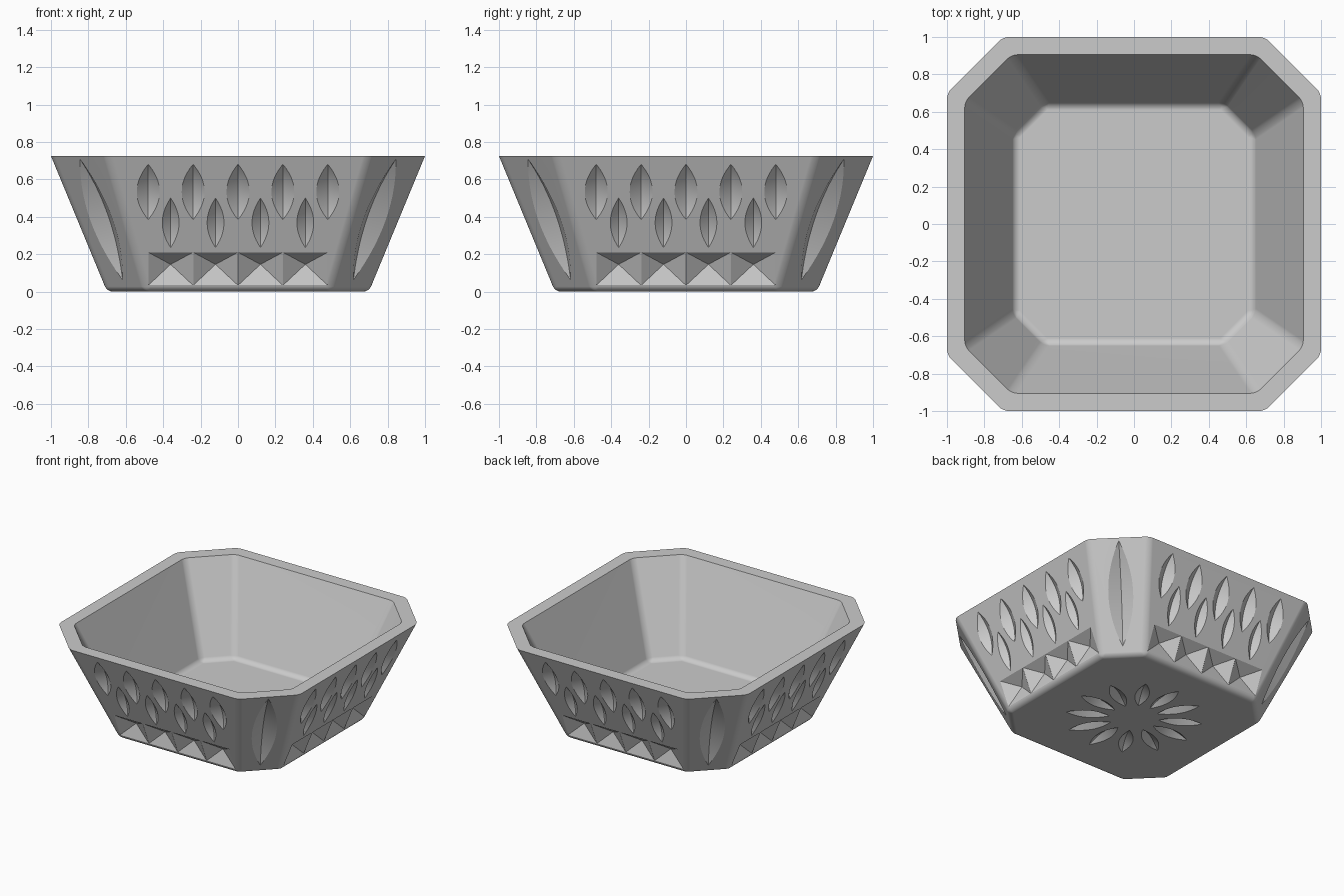
import bpy, bmesh, math
from mathutils import Vector, Matrix

cube = bpy.data.objects.get("Cube")
if cube:
    bpy.data.objects.remove(cube, do_unlink=True)

HEIGHT = 0.725
UP = Vector((0, 0, 1))

glass = bpy.data.materials.new("pale_grey_glass")
glass.use_nodes = True
grey = (0.6, 0.6, 0.6, 1)
glass.diffuse_color = grey
glass.node_tree.nodes["Principled BSDF"].inputs["Base Color"].default_value = grey


def make_object(name, bm):
    bmesh.ops.recalc_face_normals(bm, faces=bm.faces)
    mesh = bpy.data.meshes.new(name)
    bm.to_mesh(mesh)
    bm.free()
    mesh.materials.append(glass)
    obj = bpy.data.objects.new(name, mesh)
    bpy.context.collection.objects.link(obj)
    return obj


def octagon(bm, half, corner, z):
    """Square ring with chamfered corners."""
    ring = []
    for k in range(4):
        turn = Matrix.Rotation(k * math.pi / 2, 3, 'Z')
        for y in (-corner, corner):
            ring.append(bm.verts.new(turn @ Vector((half, y, z))))
    return ring


# Bowl body: outer wall, flat rim, inner wall and floor
bm = bmesh.new()
rings = [octagon(bm, 0.70, 0.49, 0), octagon(bm, 1.0, 0.70, HEIGHT),
         octagon(bm, 0.905, 0.655, HEIGHT), octagon(bm, 0.64, 0.475, 0.085)]
bm.faces.new(rings[0][::-1])
bm.faces.new(rings[3])
for low, high in zip(rings, rings[1:]):
    for i in range(8):
        j = (i + 1) % 8
        bm.faces.new((low[i], low[j], high[j], high[i]))
bmesh.ops.recalc_face_normals(bm, faces=bm.faces)

# Round every edge except those of the rim
soft = [e for e in bm.edges if any(v.co.z < HEIGHT - 0.01 for v in e.verts)]
bmesh.ops.bevel(bm, geom=soft, offset=0.03, offset_type='OFFSET', segments=4,
                profile=0.5, affect='EDGES', clamp_overlap=True)
bowl = make_object("bowl", bm)

cuts = bmesh.new()


def leaf_cut(frame, half_width, half_length, depth, steps=16):
    """Pointed V-groove that is deepest in the middle."""
    lift = 0.008
    full = depth + lift
    length = half_length * math.sqrt(full / depth)
    sides = {-1: [], 0: [], 1: []}
    for i in range(steps + 1):
        s = -1 + 2 * i / steps
        f = full * (1 - s * s)
        if i in (0, steps):
            tip = cuts.verts.new(frame @ Vector((0, s * length, lift)))
            for row in sides.values():
                row.append(tip)
        else:
            for side, row in sides.items():
                z = lift if side else lift - f
                p = Vector((side * f * half_width / depth, s * length, z))
                row.append(cuts.verts.new(frame @ p))
    for side in (-1, 1):
        for i in range(steps):
            quad = [sides[0][i], sides[0][i + 1], sides[side][i + 1], sides[side][i]]
            cuts.faces.new(list(dict.fromkeys(quad))[::side])
    cuts.faces.new(sides[-1] + sides[1][-2:0:-1])


def pyramid_cut(frame, half_width, half_length, depth):
    """Four-sided pit."""
    lift = 0.006
    grow = 1 + lift / depth
    base = [cuts.verts.new(frame @ Vector((x * half_width * grow, y * half_length * grow, lift)))
            for x, y in ((-1, -1), (1, -1), (1, 1), (-1, 1))]
    apex = cuts.verts.new(frame @ Vector((0, 0, -depth)))
    cuts.faces.new(base)
    for i in range(4):
        cuts.faces.new((base[(i + 1) % 4], base[i], apex))


def axes_frame(x, y, z, origin):
    return Matrix.Translation(origin) @ Matrix((x, y, z)).transposed().to_4x4()


def wall_frame(angle, r_low, r_high, u, z):
    """Frame on a sloping wall: x along it, y up the slope, z outward."""
    out = Vector((math.cos(angle), math.sin(angle), 0))
    along = Vector((-out.y, out.x, 0))
    slope = (out * (r_high - r_low) + UP * HEIGHT).normalized()
    r = r_low + (r_high - r_low) * z / HEIGHT
    return axes_frame(along, slope, along.cross(slope), out * r + along * u + UP * z)


for k in range(4):
    side = k * math.pi / 2
    # Upper and lower rows of leaf cuts
    for i in range(5):
        leaf_cut(wall_frame(side, 0.7, 1.0, (i - 2) * 0.24, 0.533), 0.061, 0.16, 0.042)
    for i in range(4):
        u = (i - 1.5) * 0.24
        leaf_cut(wall_frame(side, 0.7, 1.0, u, 0.368), 0.045, 0.143, 0.034)
        # Row of diamond pits along the base
        pyramid_cut(wall_frame(side, 0.7, 1.0, u, 0.122), 0.119, 0.095, 0.062)
    # Long leaf on each corner
    leaf_cut(wall_frame(side + math.pi / 4, 1.19 / math.sqrt(2), 1.7 / math.sqrt(2), 0, 0.385),
             0.085, 0.36, 0.055, 24)

# Rosette under the base
for k in range(12):
    a = k * math.pi / 6
    out = Vector((math.cos(a), math.sin(a), 0))
    leaf_cut(axes_frame(out.cross(-UP), out, -UP, out * 0.32), 0.047, 0.15, 0.035)

# Carve all cuts out of the bowl
cutter = make_object("pattern_cutter", cuts)
cutter.hide_render = True
bpy.context.view_layer.objects.active = bowl
bowl.select_set(True)
carve = bowl.modifiers.new("carve", 'BOOLEAN')
carve.operation = 'DIFFERENCE'
carve.solver = 'EXACT'
carve.use_self = True
carve.object = cutter
bpy.ops.object.modifier_apply(modifier=carve.name)
bpy.data.objects.remove(cutter, do_unlink=True)

# Smooth rounded edges, crisp cuts
bpy.ops.object.shade_smooth_by_angle(angle=math.radians(25))
weighted = bowl.modifiers.new("weighted_normals", 'WEIGHTED_NORMAL')
weighted.keep_sharp = True
